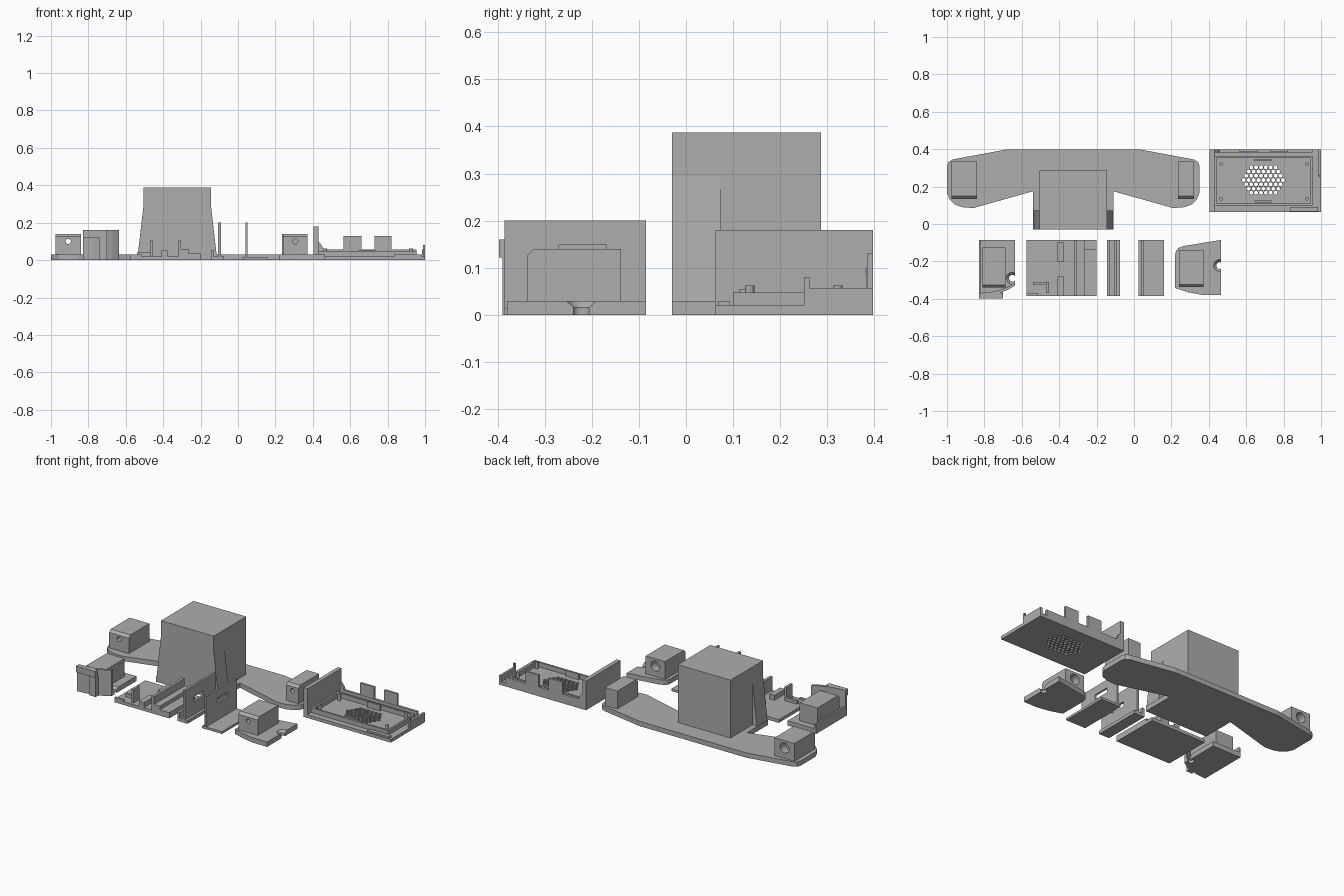
import bpy, bmesh, math
from mathutils import Matrix, Vector

if "Cube" in bpy.data.objects:
    bpy.data.objects.remove(bpy.data.objects["Cube"])

grey = bpy.data.materials.new("plain_grey")
grey.diffuse_color = (0.42, 0.42, 0.42, 1)
grey.use_nodes = True
grey.node_tree.nodes["Principled BSDF"].inputs["Base Color"].default_value = grey.diffuse_color


def finish(name, bm):
    bmesh.ops.recalc_face_normals(bm, faces=bm.faces[:])
    me = bpy.data.meshes.new(name)
    bm.to_mesh(me)
    bm.free()
    me.materials.append(grey)
    ob = bpy.data.objects.new(name, me)
    bpy.context.collection.objects.link(ob)
    return ob


def prism(name, pts, a, b, axis="z"):
    """Extrude a 2D profile from a to b along an axis."""
    place = {"z": lambda u, v, w: (u, v, w),
             "y": lambda u, v, w: (u, w, v),
             "x": lambda u, v, w: (w, u, v)}[axis]
    bm = bmesh.new()
    lo = [bm.verts.new(place(u, v, a)) for u, v in pts]
    hi = [bm.verts.new(place(u, v, b)) for u, v in pts]
    bm.faces.new(lo)
    bm.faces.new(hi)
    n = len(pts)
    for i in range(n):
        j = (i + 1) % n
        bm.faces.new((lo[i], lo[j], hi[j], hi[i]))
    return finish(name, bm)


def box(name, x0, x1, y0, y1, z0, z1):
    return prism(name, [(x0, y0), (x1, y0), (x1, y1), (x0, y1)], z0, z1)


def rods(name, centres, r1, r2, depth, axis="z", seg=24):
    """One or more cylinders or cones, r1 at the low end."""
    bm = bmesh.new()
    for c in centres:
        m = Matrix.Translation(Vector(c))
        if axis == "y":
            m = m @ Matrix.Rotation(-math.pi / 2, 4, "X")
        bmesh.ops.create_cone(bm, cap_ends=True, segments=seg, radius1=r1,
                              radius2=r2, depth=depth, matrix=m)
    return finish(name, bm)


def cut(ob, cutter):
    cutter.hide_render = True
    mod = ob.modifiers.new("cut", "BOOLEAN")
    mod.operation, mod.solver, mod.object = "DIFFERENCE", "EXACT", cutter
    bpy.context.view_layer.objects.active = ob
    bpy.ops.object.modifier_apply(modifier=mod.name)
    bpy.data.objects.remove(cutter)


def boss(name, x0, x1, y0, y1, hole=True):
    """Mounting block with a chamfered front edge and a stepped screw hole."""
    ob = prism(name, [(y0, 0.03), (y1, 0.03), (y1, 0.14),
                      (y0 + 0.015, 0.14), (y0, 0.125)], x0, x1, "x")
    if hole:
        cx = (x0 + x1) / 2
        cut(ob, rods("bore", [(cx, (y0 + y1) / 2, 0.1)], 0.014, 0.014, 0.4, "y"))
        cut(ob, rods("counterbore", [(cx, y1, 0.095)], 0.031, 0.031, 0.1, "y"))
    return ob


def screw_notch(ob, x, y):
    """Countersunk screw hole in a foot plate."""
    cut(ob, rods("screw", [(x, y, 0.02)], 0.018, 0.018, 0.1))
    cut(ob, rods("sink", [(x, y, 0.0235)], 0.018, 0.033, 0.015))


# long bar with stem
half = [(0.21, 0.085), (0.27, 0.09), (0.31, 0.105), (0.335, 0.13), (0.35, 0.165),
        (0.35, 0.31), (0.342, 0.332), (0.32, 0.345), (0.04, 0.397)]
mid = -0.325
right = [(-0.11, -0.03), (-0.11, 0.175)] + half
left = [(2 * mid - x, y) for x, y in reversed(right)]
prism("bar_plate", right + left, 0, 0.03)
boss("bar_left_boss", -0.975, -0.84, 0.135, 0.335)
boss("bar_right_boss", 0.235, 0.32, 0.135, 0.335, False)
cut(bpy.data.objects["bar_right_boss"],
    rods("bore", [(0.278, 0.14, 0.1)], 0.014, 0.014, 0.2, "y"))

# central block and its tapered side wings
box("centre_block", -0.505, -0.145, -0.03, 0.287, 0.0, 0.387)
for s, n in ((-1, "left"), (1, "right")):
    prism(n + "_wing", [(mid + s * 0.18, 0), (mid + s * 0.214, 0),
                        (mid + s * 0.18, 0.295)], -0.03, 0.073, "y")

# vented tray
tray = box("tray_floor", 0.405, 1.0, 0.063, 0.397, 0, 0.02)
vents = []
for row in range(-3, 4):
    count = 9 - abs(row)
    for i in range(count):
        vents.append((0.692 + (i - (count - 1) / 2) * 0.0262, 0.235 + row * 0.0226, 0.01))
cut(tray, rods("vents", vents, 0.0105, 0.0105, 0.1, seg=10))
box("tray_end_wall", 0.405, 0.43, 0.063, 0.397, 0, 0.18)
box("tray_front_rail", 0.43, 0.955, 0.1, 0.112, 0.02, 0.048)
box("tray_back_rail", 0.43, 0.955, 0.352, 0.364, 0.02, 0.048)
box("tray_left_rail", 0.43, 0.442, 0.112, 0.352, 0.02, 0.048)
box("tray_right_rail", 0.943, 0.955, 0.112, 0.352, 0.02, 0.048)
box("tray_back_wall", 0.43, 0.955, 0.382, 0.397, 0.02, 0.057)
box("tray_side_wall", 0.985, 1.0, 0.26, 0.397, 0.02, 0.057)
box("tray_side_post", 0.988, 1.0, 0.25, 0.262, 0.02, 0.08)
box("tray_front_ledge", 0.835, 0.985, 0.068, 0.092, 0.02, 0.03)
prism("tray_gusset", [(0.43, 0.02), (0.47, 0.02), (0.45, 0.075), (0.43, 0.1)],
      0.382, 0.397, "y")
for x0, x1 in ((0.565, 0.66), (0.73, 0.82)):
    box("tray_back_tab", x0, x1, 0.384, 0.397, 0.02, 0.13)
for x0, x1, y in ((0.645, 0.735, 0.342), (0.645, 0.735, 0.12)):
    box("tray_clip", x0, x1, y - 0.006, y + 0.006, 0.02, 0.055)
rods("tray_pins", [(x, y, 0.04) for x in (0.465, 0.925) for y in (0.135, 0.322)],
     0.01, 0.01, 0.044, seg=12)

# left corner foot with curved front wall
arc = [(-0.83, -0.385), (-0.77, -0.38), (-0.72, -0.37), (-0.67, -0.35), (-0.635, -0.328)]
foot = prism("left_foot_plate", arc + [(-0.635, -0.085), (-0.83, -0.085)], 0, 0.03)
screw_notch(foot, -0.65, -0.29)
prism("left_foot_front_wall", arc + [(x, y + 0.016) for x, y in reversed(arc)], 0, 0.16)
box("left_foot_side_wall", -0.83, -0.818, -0.38, -0.085, 0, 0.06)
box("left_foot_lip", -0.83, -0.7, -0.397, -0.37, 0.122, 0.16)
box("left_foot_flap", -0.74, -0.7, -0.39, -0.36, 0.0, 0.122)
boss("left_foot_boss", -0.81, -0.688, -0.34, -0.125, False)

# ribbed plate
box("ribbed_plate", -0.575, -0.2, -0.385, -0.085, 0, 0.02)
box("ribbed_plate_rib", -0.322, -0.305, -0.385, -0.085, 0.02, 0.105)
box("ribbed_plate_tab", -0.47, -0.455, -0.37, -0.31, 0.02, 0.105)
box("ribbed_plate_corner_step", -0.575, -0.515, -0.385, -0.37, 0.02, 0.03)
box("ribbed_plate_tab_foot", -0.54, -0.455, -0.325, -0.31, 0.02, 0.04)
for y0, y1 in ((-0.385, -0.28), (-0.2, -0.1)):
    box("ribbed_plate_block", -0.408, -0.374, y0, y1, 0.02, 0.05)
box("ribbed_plate_side_step", -0.265, -0.2, -0.385, -0.135, 0.02, 0.035)
box("ribbed_plate_side_rail", -0.305, -0.265, -0.385, -0.085, 0.02, 0.058)

# upright slotted bracket on a narrow base
box("narrow_base", -0.145, -0.075, -0.385, -0.085, 0, 0.02)
box("narrow_base_lip", -0.145, -0.13, -0.385, -0.085, 0.02, 0.055)
wall = box("narrow_bracket_wall", -0.106, -0.092, -0.385, -0.085, 0, 0.2)
cut(wall, box("slot", -0.2, 0, -0.3, -0.2, 0.1, 0.13))

# upright slotted bracket on a wide base
box("wide_base", 0.025, 0.16, -0.385, -0.085, 0, 0.014)
wall = box("wide_bracket_wall", 0.04, 0.051, -0.385, -0.085, 0, 0.2)
cut(wall, box("slot", 0, 0.1, -0.27, -0.17, 0.12, 0.15))

# right corner foot
foot = prism("right_foot_plate",
             [(0.22, -0.342), (0.29, -0.365), (0.37, -0.38), (0.465, -0.38),
              (0.465, -0.085), (0.265, -0.118), (0.238, -0.128), (0.225, -0.143),
              (0.22, -0.165)], 0, 0.03)
screw_notch(foot, 0.458, -0.222)
boss("right_foot_boss", 0.24, 0.372, -0.338, -0.138)
